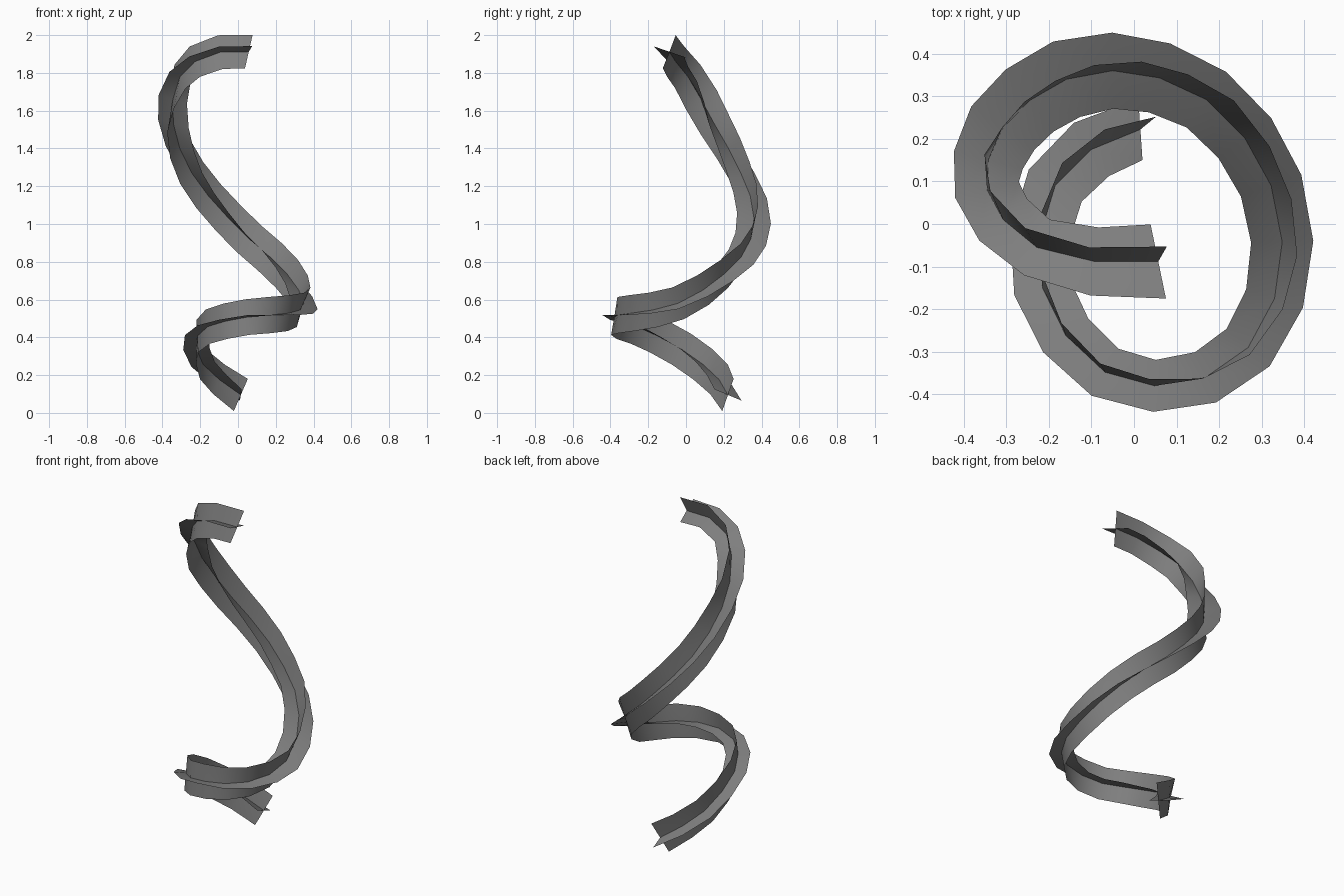
import bpy
from mathutils import Vector

if "Cube" in bpy.data.objects:
    bpy.data.objects.remove(bpy.data.objects["Cube"])

# Centre line of the spiral, from the bottom end to the top end
PATH = [Vector(p) for p in (
    (.015, .222, .095), (-.10, .175, .177), (-.185, .09, .257), (-.22, -.025, .338),
    (-.215, -.15, .407), (-.16, -.262, .457), (-.068, -.348, .485), (.048, -.38, .507),
    (.168, -.36, .518), (.268, -.29, .528), (.33, -.175, .545), (.348, -.042, .58),
    (.322, .09, .65), (.26, .202, .735), (.17, .292, .825), (.06, .343, .92),
    (-.05, .36, 1.03), (-.158, .34, 1.15), (-.245, .29, 1.27), (-.308, .225, 1.40),
    (-.342, .15, 1.53), (-.345, .08, 1.66), (-.307, .01, 1.78), (-.228, -.055, 1.86),
    (-.093, -.088, 1.91), (.057, -.088, 1.912))]

# Half width and outer-edge lift of the flat ribbon: (path index, value)
WIDTH = [(0, .077), (5, .066), (7, .061), (11, .073), (14, .08), (17, .094), (19, .09),
         (21, .077), (23, .072), (25, .089)]
LIFT = [(0, -.03), (4, .005), (7, .01), (11, -.03), (14, -.04), (16, -.028), (18, 0),
        (20, .022), (25, .03)]
UPRIGHT_HALF = .096

# The cut ends of both ribbons: flat and upright half vectors
ENDS = {0: (Vector((-.005, .072, -.03)), Vector((.037, .03, .085))),
        len(PATH) - 1: (Vector((.018, -.087, .03)), Vector((.02, .035, .088)))}


def lerp_keys(keys, i):
    for (a, va), (b, vb) in zip(keys, keys[1:]):
        if i <= b:
            return va + (vb - va) * (i - a) / (b - a)
    return keys[-1][1]


def frame(i):
    """Half vectors of the flat and the upright ribbon at path point i."""
    if i in ENDS:
        return ENDS[i]
    t = (PATH[i + 1] - PATH[i - 1]).normalized()
    flat = Vector((t.y, -t.x, 0)).normalized() * lerp_keys(WIDTH, i)
    flat.z = lerp_keys(LIFT, i)
    return flat, flat.cross(t).normalized() * UPRIGHT_HALF


dark = bpy.data.materials.new("dark_grey")
dark.diffuse_color = (.21, .21, .21, 1)
dark.use_nodes = True
dark.node_tree.nodes["Principled BSDF"].inputs["Base Color"].default_value = dark.diffuse_color


def ribbon(name, halves):
    """Smooth-shaded strip, three vertices across, following the path."""
    verts, faces = [], []
    for p, h in zip(PATH, halves):
        verts += [p - h, p, p + h]
    for i in range(len(PATH) - 1):
        for k in (0, 1):
            v = 3 * i + k
            faces.append((v, v + 1, v + 4, v + 3))
    mesh = bpy.data.meshes.new(name)
    mesh.from_pydata(verts, [], faces)
    mesh.shade_smooth()
    mesh.materials.append(dark)
    obj = bpy.data.objects.new(name, mesh)
    bpy.context.collection.objects.link(obj)
    return obj


# Two crossed ribbons
frames = [frame(i) for i in range(len(PATH))]
ribbon("flat_ribbon", [f[0] for f in frames])
ribbon("upright_ribbon", [f[1] for f in frames])
